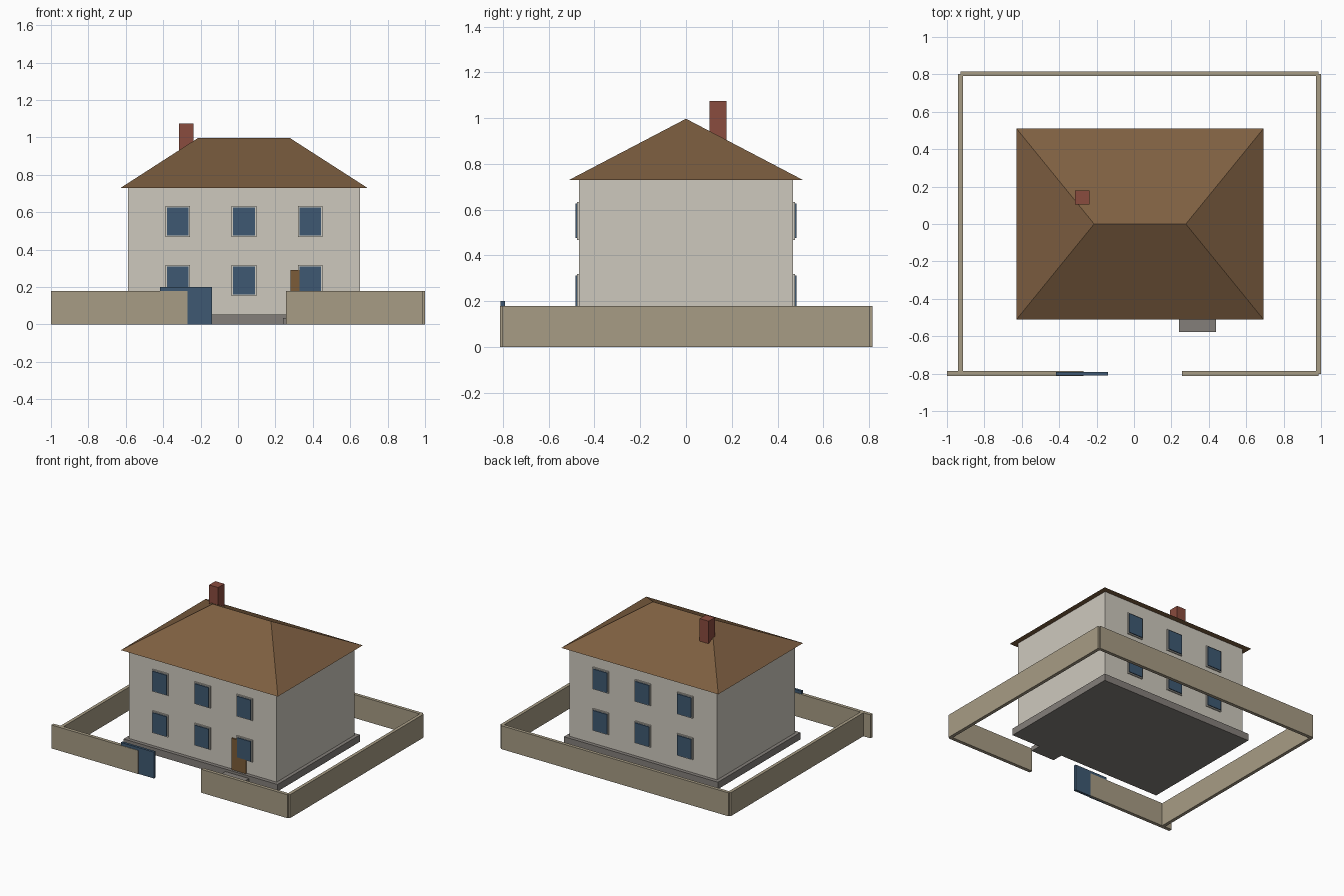
import bpy, bmesh

if "Cube" in bpy.data.objects:
    bpy.data.objects.remove(bpy.data.objects["Cube"])


def material(name, rgb):
    lin = [((c / 255 + 0.055) / 1.055) ** 2.4 for c in rgb]
    m = bpy.data.materials.new(name)
    m.diffuse_color = (*lin, 1)
    m.use_nodes = True
    m.node_tree.nodes["Principled BSDF"].inputs["Base Color"].default_value = m.diffuse_color
    return m


PLASTER = material("plaster", (206, 201, 190))
FRAME = material("window_frame_paint", (208, 204, 194))
BLUE = material("blue", (62, 89, 114))
TILE = material("roof_brown", (126, 95, 65))
BRICK = material("brick_red", (138, 76, 62))
STONE = material("stone_grey", (132, 127, 122))
FENCE = material("fence_tan", (167, 156, 133))
WOOD = material("door_wood", (124, 92, 56))


def finish(name, bm, mat):
    bmesh.ops.recalc_face_normals(bm, faces=bm.faces)
    mesh = bpy.data.meshes.new(name)
    bm.to_mesh(mesh)
    bm.free()
    mesh.materials.append(mat)
    ob = bpy.data.objects.new(name, mesh)
    bpy.context.collection.objects.link(ob)
    return ob


def box(name, mat, x0, x1, y0, y1, z0, z1):
    """Box given by its limits on each axis."""
    bm = bmesh.new()
    bmesh.ops.create_cube(bm, size=1)
    for v in bm.verts:
        v.co = (x1 if v.co.x > 0 else x0,
                y1 if v.co.y > 0 else y0,
                z1 if v.co.z > 0 else z0)
    return finish(name, bm, mat)


CX = 0.032  # house centre in x

# House body on its plinth, with the door step
box("plinth", STONE, CX - 0.647, CX + 0.647, -0.495, 0.495, 0, 0.053)
box("house_walls", PLASTER, CX - 0.62, CX + 0.62, -0.467, 0.467, 0.053, 0.73)
box("door_step", STONE, 0.24, 0.438, -0.577, -0.495, 0, 0.034)
box("front_door", WOOD, 0.28, 0.40, -0.478, -0.467, 0.053, 0.292)

# Hipped roof: rectangular eaves joined to a ridge
bm = bmesh.new()
a, b, c, d = [bm.verts.new((CX + sx * 0.66, sy * 0.51, 0.73))
              for sx, sy in ((-1, -1), (1, -1), (1, 1), (-1, 1))]
l, r = [bm.verts.new((CX + s * 0.245, 0, 0.997)) for s in (-1, 1)]
for f in ((a, b, r, l), (b, c, r), (c, d, l, r), (d, a, l), (d, c, b, a)):
    bm.faces.new(f)
finish("hipped_roof", bm, TILE)

box("chimney", BRICK, -0.315, -0.239, 0.103, 0.178, 0.80, 1.075)

# Windows: three columns, two storeys, front and back
for side, s in (("front", -1), ("back", 1)):
    for row, z in enumerate((0.236, 0.551)):
        for col in (-1, 0, 1):
            x = CX + col * 0.354
            tag = f"{side}_{row + 1}_{col + 2}"
            y = sorted((s * 0.467, s * 0.476))
            box("window_frame_" + tag, FRAME, x - 0.066, x + 0.066, *y, z - 0.083, z + 0.083)
            y = sorted((s * 0.476, s * 0.483))
            box("window_glass_" + tag, BLUE, x - 0.058, x + 0.058, *y, z - 0.075, z + 0.075)

# Perimeter fence with an opening at the front
H = 0.178
box("fence_front_left", FENCE, -1.0, -0.27, -0.813, -0.787, 0, H)
box("fence_front_right", FENCE, 0.257, 0.986, -0.813, -0.787, 0, H)
box("fence_back", FENCE, -0.928, 0.986, 0.79, 0.815, 0, H)
box("fence_left", FENCE, -0.94, -0.915, -0.80, 0.803, 0, H)
box("fence_right", FENCE, 0.974, 0.999, -0.803, 0.803, 0, H)

# Sliding gate, partly inside the left front fence
box("sliding_gate", BLUE, -0.417, -0.139, -0.81, -0.791, 0, 0.2)
